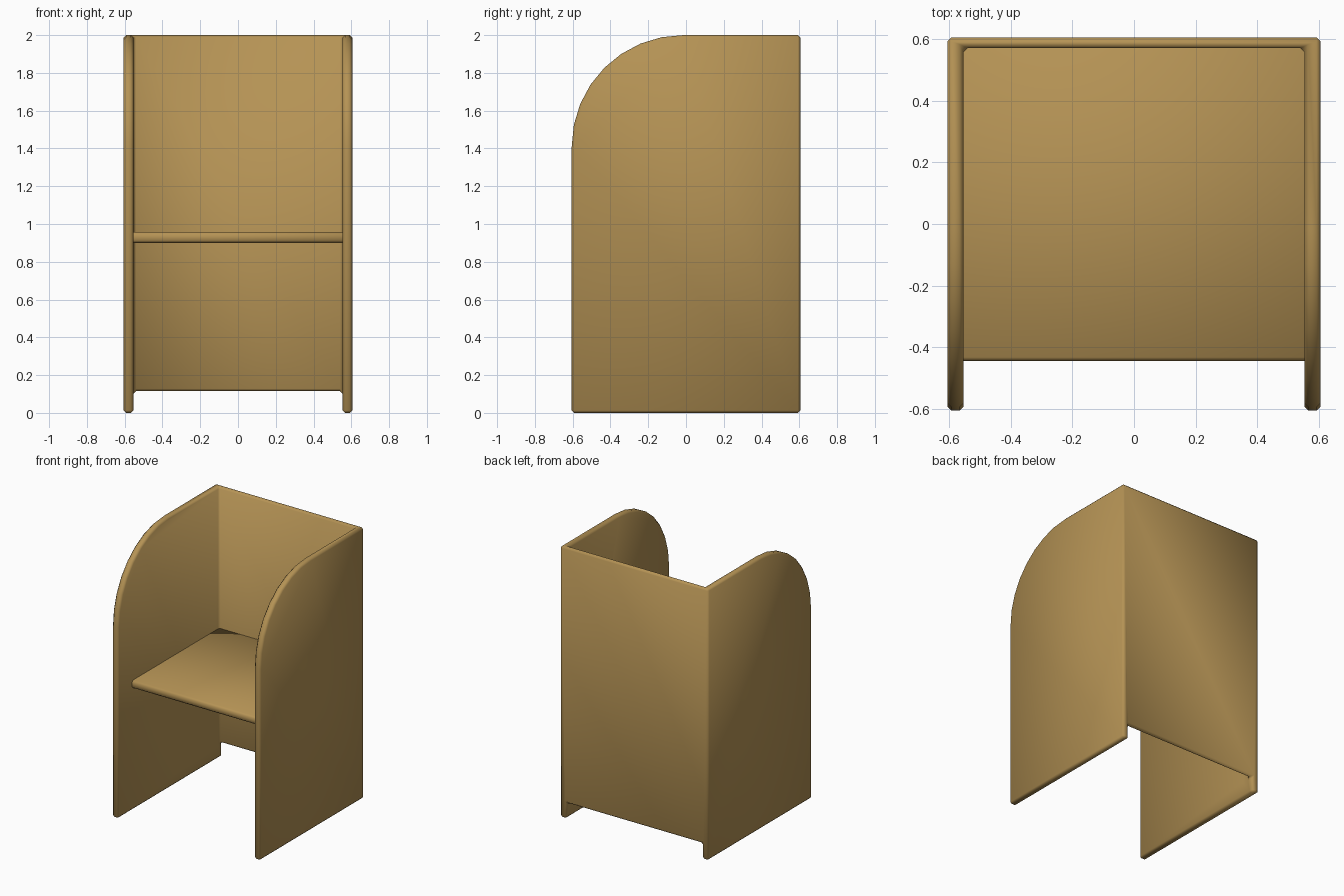
import bpy, bmesh, math
from mathutils import Vector

if "Cube" in bpy.data.objects:
    bpy.data.objects.remove(bpy.data.objects["Cube"], do_unlink=True)

# One wood colour
wood = bpy.data.materials.new("tan_wood")
wood.use_nodes = True
colour = (0.46, 0.29, 0.09, 1)
wood.diffuse_color = colour
wood.node_tree.nodes["Principled BSDF"].inputs["Base Color"].default_value = colour

HALF, HEIGHT, RADIUS = 0.605, 2.0, 0.59
INNER, BACK_Y, BACK_Z = 0.553, 0.57, 0.115


def add_object(name, bm):
    bmesh.ops.recalc_face_normals(bm, faces=bm.faces)
    mesh = bpy.data.meshes.new(name)
    bm.to_mesh(mesh)
    bm.free()
    obj = bpy.data.objects.new(name, mesh)
    mesh.materials.append(wood)
    bpy.context.collection.objects.link(obj)
    return obj


def box(name, low, high):
    bm = bmesh.new()
    bmesh.ops.create_cube(bm, size=1)
    low, high = Vector(low), Vector(high)
    for v in bm.verts:
        v.co = (low + high) / 2 + v.co * (high - low)
    return add_object(name, bm)


def cut(obj, cutter):
    mod = obj.modifiers.new("cut", "BOOLEAN")
    mod.operation = "DIFFERENCE"
    mod.solver = "EXACT"
    mod.object = cutter
    cutter.hide_render = True
    cutter.hide_viewport = True


def finish(obj, width):
    mod = obj.modifiers.new("rounded_edges", "BEVEL")
    mod.width = width
    mod.segments = 1
    mod.limit_method = "ANGLE"
    mod.angle_limit = math.radians(40)
    bpy.ops.object.select_all(action="DESELECT")
    obj.select_set(True)
    bpy.context.view_layer.objects.active = obj
    for m in list(obj.modifiers):
        bpy.ops.object.modifier_apply(modifier=m.name)
    bpy.ops.object.shade_smooth_by_angle(angle=math.radians(60))


# Side profile with a rounded upper front corner, extruded across the width
profile = [(HALF, HEIGHT), (HALF, 0), (-HALF, 0)]
for i in range(9):
    a = math.pi / 2 * i / 8
    profile.append((-HALF + RADIUS - RADIUS * math.cos(a),
                    HEIGHT - RADIUS + RADIUS * math.sin(a)))
bm = bmesh.new()
face = bm.faces.new([bm.verts.new((-HALF, y, z)) for y, z in profile])
ext = bmesh.ops.extrude_face_region(bm, geom=[face])
bmesh.ops.translate(bm, vec=(2 * HALF, 0, 0),
                    verts=[g for g in ext["geom"] if isinstance(g, bmesh.types.BMVert)])
panels = add_object("side_and_back_panels", bm)

# Hollow the inside, then open the gap under the back panel
hollow = box("hollow_cutter", (-INNER, -1, -1), (INNER, BACK_Y, 3))
gap = box("gap_cutter", (-INNER, 0.5, -1), (INNER, 1, BACK_Z))
cut(panels, hollow)
cut(panels, gap)
finish(panels, 0.013)
for cutter in (hollow, gap):
    bpy.data.objects.remove(cutter, do_unlink=True)

# Desk shelf let into the panels
shelf = box("desk_shelf", (-0.575, -0.445, 0.9), (0.575, 0.59, 0.958))
finish(shelf, 0.013)
